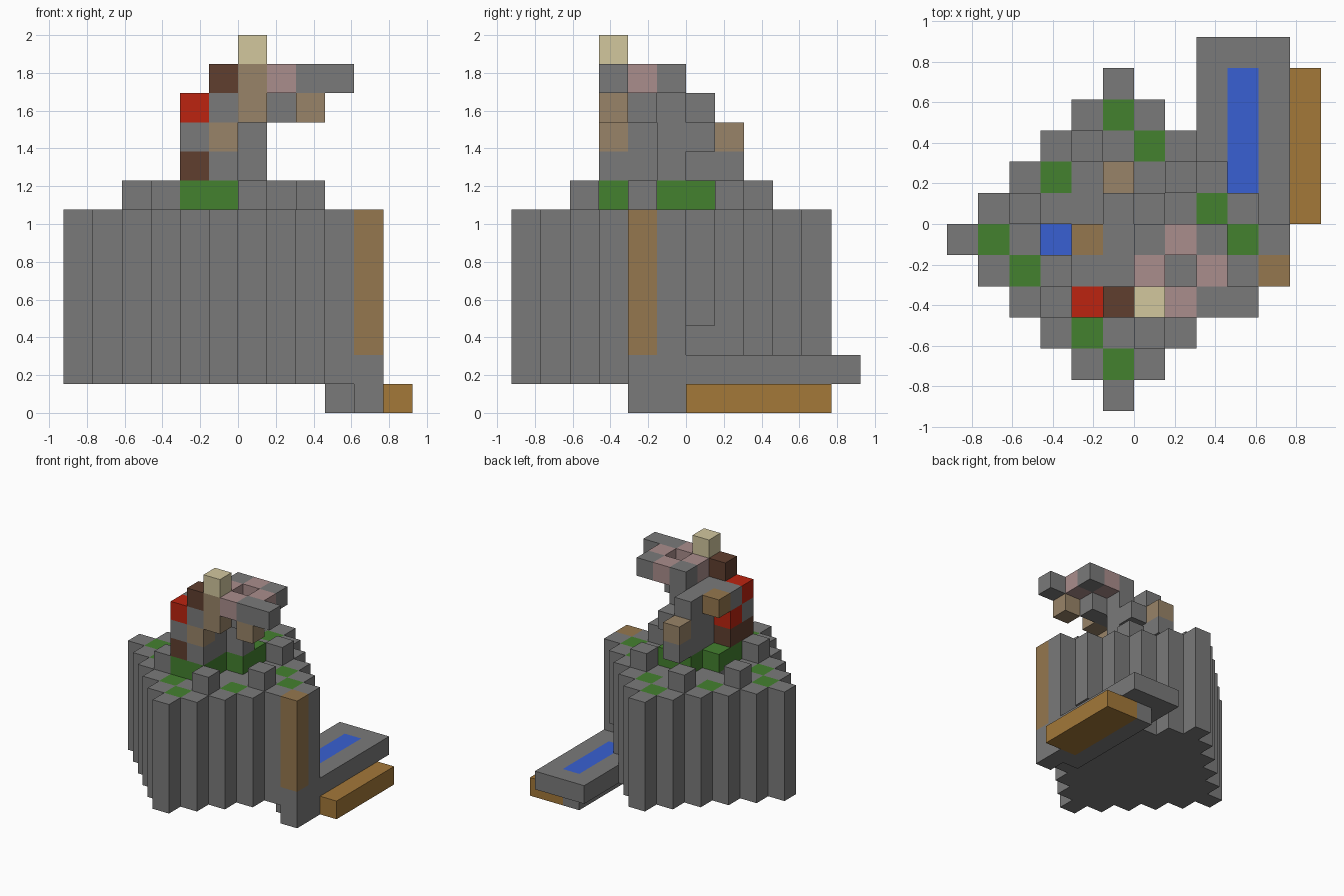
import bpy, bmesh
from mathutils import Vector

if "Cube" in bpy.data.objects:
    bpy.data.objects.remove(bpy.data.objects["Cube"])

UNIT = 2 / 13

# Palette as sRGB bytes in hex, keyed by the letter used in the layers
PALETTE = {
    "s": ("stone grey", "7a7a7a"),
    "g": ("leaf green", "44812f"),
    "w": ("water blue", "3860d2"),
    "r": ("red", "bc2410"),
    "c": ("cream", "d2c79e"),
    "t": ("tan", "998468"),
    "d": ("dark brown", "603f2f"),
    "p": ("dusty pink", "aa8d8c"),
    "o": ("golden wood", "a37839"),
    "b": ("brown wood", "95774e"),
}


def linear(byte):
    v = byte / 255
    return v / 12.92 if v <= 0.04045 else ((v + 0.055) / 1.055) ** 2.4


materials = {}
for key, (name, code) in PALETTE.items():
    mat = bpy.data.materials.new(name)
    mat.use_nodes = True
    colour = tuple(linear(b) for b in bytes.fromhex(code)) + (1.0,)
    mat.diffuse_color = colour
    mat.node_tree.nodes["Principled BSDF"].inputs["Base Color"].default_value = colour
    materials[key] = mat

parts = {}


def fill(part, key, xs, ys, zs):
    """Fill a block of unit cells with one colour."""
    cells = parts.setdefault(part, {})
    for x in xs:
        for y in ys:
            for z in zs:
                cells[x, y, z] = key


def one(v):
    return range(v, v + 1)


def ring_distance(x, y):
    return abs(x + 1) + abs(y + 1)


# Diamond-shaped rock body with a ring of leaf patches and posts on its top
POSTS = [(2, -2), (0, -4), (-3, -3), (-4, 0), (-2, 2), (1, 1)]
for x in range(-6, 5):
    for y in range(-6, 5):
        d = ring_distance(x, y)
        if d > 5:
            continue
        fill("rock_body", "s", one(x), one(y), range(1, 7))
        if d == 4 and (x, y) not in POSTS:
            fill("rock_body", "g", one(x), one(y), one(6))
for x, y in POSTS:
    fill("rim_posts", "s", one(x), one(y), one(7))

# Small water pit and the outlet above the channel
body = parts["rock_body"]
del body[-3, -1, 6]
body[-3, -1, 5] = "w"
del body[3, 0, 2]

# Water channel slab, its supports and the wooden parts
fill("channel_slab", "s", range(2, 5), range(0, 6), one(1))
fill("channel_slab", "w", one(3), range(0, 5), one(1))
fill("channel_support", "s", one(3), range(-1, 5), one(0))
fill("channel_support", "s", one(4), one(-1), one(0))
fill("channel_support", "s", one(4), one(-2), range(0, 2))
fill("wooden_beam", "o", range(4, 6), range(0, 5), one(0))
fill("wooden_post", "b", one(4), one(-2), range(2, 7))

# Twisted tower, layer by layer upward; rows run from back to front
LAYERS = [
    ("tower_base", "...... .gg... ggg... gg.... gg...."),
    ("tower_stem", ".s.... .s.... .ss... ds.... ds...."),
    ("tower_stem", ".t.... .ss... .ss... rs.... st...."),
    ("tower_bowl", "...... .s.... bss... ssss.. rst.t."),
    ("tower_rim", "...... ...... ..sps. ..p.p. .dtpss"),
    ("tower_tip", "...... ...... ...... ...... ..c..."),
]
for level, (part, rows) in enumerate(LAYERS):
    for r, row in enumerate(rows.split()):
        for c, key in enumerate(row):
            if key != ".":
                fill(part, key, one(c - 2), one(1 - r), one(7 + level))

# Every occupied cell, so that touching faces are left out
occupied = {cell for cells in parts.values() for cell in cells}
AXES = [Vector(a) for a in ((1, 0, 0), (0, 1, 0), (0, 0, 1))]


def build(name, cells):
    keys = sorted(set(cells.values()))
    bm = bmesh.new()
    for cell, key in cells.items():
        centre = Vector(cell) + Vector((0.5, 0.5, 0.5))
        for i in range(3):
            for sign in (-1, 1):
                normal = AXES[i] * sign
                if tuple(int(v) for v in Vector(cell) + normal) in occupied:
                    continue
                u, v = AXES[(i + 1) % 3] / 2, AXES[(i + 2) % 3] * sign / 2
                mid = centre + normal / 2
                corners = (mid - u - v, mid + u - v, mid + u + v, mid - u + v)
                face = bm.faces.new([bm.verts.new(p * UNIT) for p in corners])
                face.material_index = keys.index(key)
    bmesh.ops.remove_doubles(bm, verts=bm.verts, dist=UNIT / 100)
    mesh = bpy.data.meshes.new(name)
    bm.to_mesh(mesh)
    bm.free()
    for key in keys:
        mesh.materials.append(materials[key])
    bpy.context.collection.objects.link(bpy.data.objects.new(name, mesh))


for part_name, part_cells in parts.items():
    build(part_name, part_cells)
